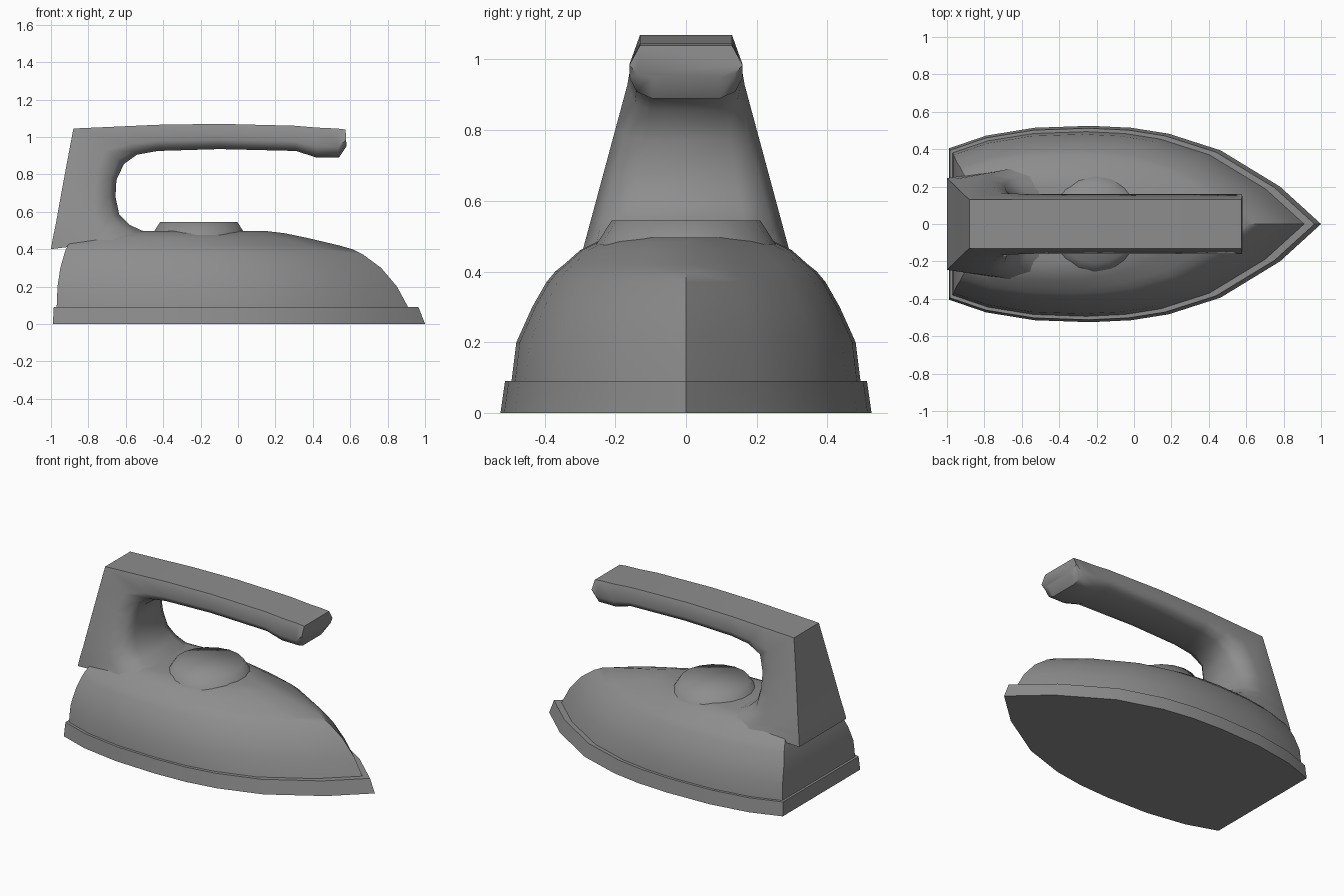
import bpy
import bmesh
import math

cube = bpy.data.objects.get("Cube")
if cube:
    bpy.data.objects.remove(cube, do_unlink=True)

grey = bpy.data.materials.new("mid_grey")
grey.use_nodes = True
colour = (0.27, 0.27, 0.27, 1)
grey.diffuse_color = colour
grey.node_tree.nodes["Principled BSDF"].inputs["Base Color"].default_value = colour


def finish(name, bm, angle):
    """Turn a bmesh into a shaded, coloured object."""
    bmesh.ops.recalc_face_normals(bm, faces=bm.faces)
    mesh = bpy.data.meshes.new(name)
    bm.to_mesh(mesh)
    bm.free()
    mesh.materials.append(grey)
    obj = bpy.data.objects.new(name, mesh)
    bpy.context.collection.objects.link(obj)
    bpy.ops.object.select_all(action="DESELECT")
    obj.select_set(True)
    bpy.context.view_layer.objects.active = obj
    bpy.ops.object.shade_smooth_by_angle(angle=math.radians(angle))
    return obj


def loft(name, rings, angle):
    """Skin closed rings of equal point count and cap both ends."""
    bm = bmesh.new()
    loops = [[bm.verts.new(p) for p in ring] for ring in rings]
    for a, b in zip(loops, loops[1:]):
        for i in range(len(a)):
            j = (i + 1) % len(a)
            bm.faces.new((a[i], a[j], b[j], b[i]))
    bm.faces.new(loops[0])
    bm.faces.new(loops[-1])
    return finish(name, bm, angle)


# Half of the pointed plan outline: length fraction from the back, width fraction
half_plan = [(0, .77), (.1, .9), (.23, .98), (.38, 1), (.49, .98),
             (.59, .92), (.73, .75), (.89, .38), (1, 0)]


def plan_ring(z, back, nose, width):
    side = [(back + t * (nose - back), w * width, z) for t, w in half_plan]
    return side + [(x, -y, z) for x, y, z in reversed(side[:-1])]


# Flat soleplate
loft("soleplate", [plan_ring(0, -.99, 1, .525),
                   plan_ring(.09, -.985, .965, .512)], 40)

# Domed body: height, back, nose, half width
body_levels = [(.08, -.97, .915, .495), (.2, -.965, .85, .48),
               (.3, -.95, .765, .435), (.37, -.93, .67, .395),
               (.4, -.92, .61, .37), (.42, -.91, .54, .345),
               (.46, -.88, .37, .3), (.485, -.85, .25, .25),
               (.497, -.8, .15, .2)]
loft("body", [plan_ring(*level) for level in body_levels], 50)

# Handle: outer x, z and inner x, z, from the free tip round to the post foot
handle_path = [(.575, 1.04, .58, .95), (.53, 1.045, .54, .89),
               (.42, 1.05, .42, .89), (.3, 1.06, .31, .925),
               (-.1, 1.07, -.1, .935), (-.43, 1.065, -.43, .925),
               (-.65, 1.055, -.54, .905), (-.88, 1.045, -.61, .855),
               (-.915, .86, -.65, .77), (-.95, .67, -.655, .68),
               (-.975, .53, -.635, .585), (-.99, .46, -.58, .53),
               (-1, .4, -.45, .47)]


def handle_ring(ox, oz, ix, iz):
    mid_z = oz + .62 * (iz - oz)
    outer = .13 + .18 * max(0, 1.04 - oz)
    wide = .16 + .27 * max(0, .95 - mid_z)
    profile = [(0, outer), (.62, wide), (.88, wide * .87), (1, wide * .6)]
    side = [(ox + t * (ix - ox), w, oz + t * (iz - oz)) for t, w in profile]
    return side + [(x, -y, z) for x, y, z in reversed(side)]


loft("handle", [handle_ring(*section) for section in handle_path], 50)

# Temperature dial
dial_bm = bmesh.new()
bmesh.ops.create_cone(dial_bm, cap_ends=True, segments=18,
                      radius1=.255, radius2=.21, depth=.07)
bmesh.ops.translate(dial_bm, verts=dial_bm.verts, vec=(-.21, 0, .51))
finish("dial", dial_bm, 60)
